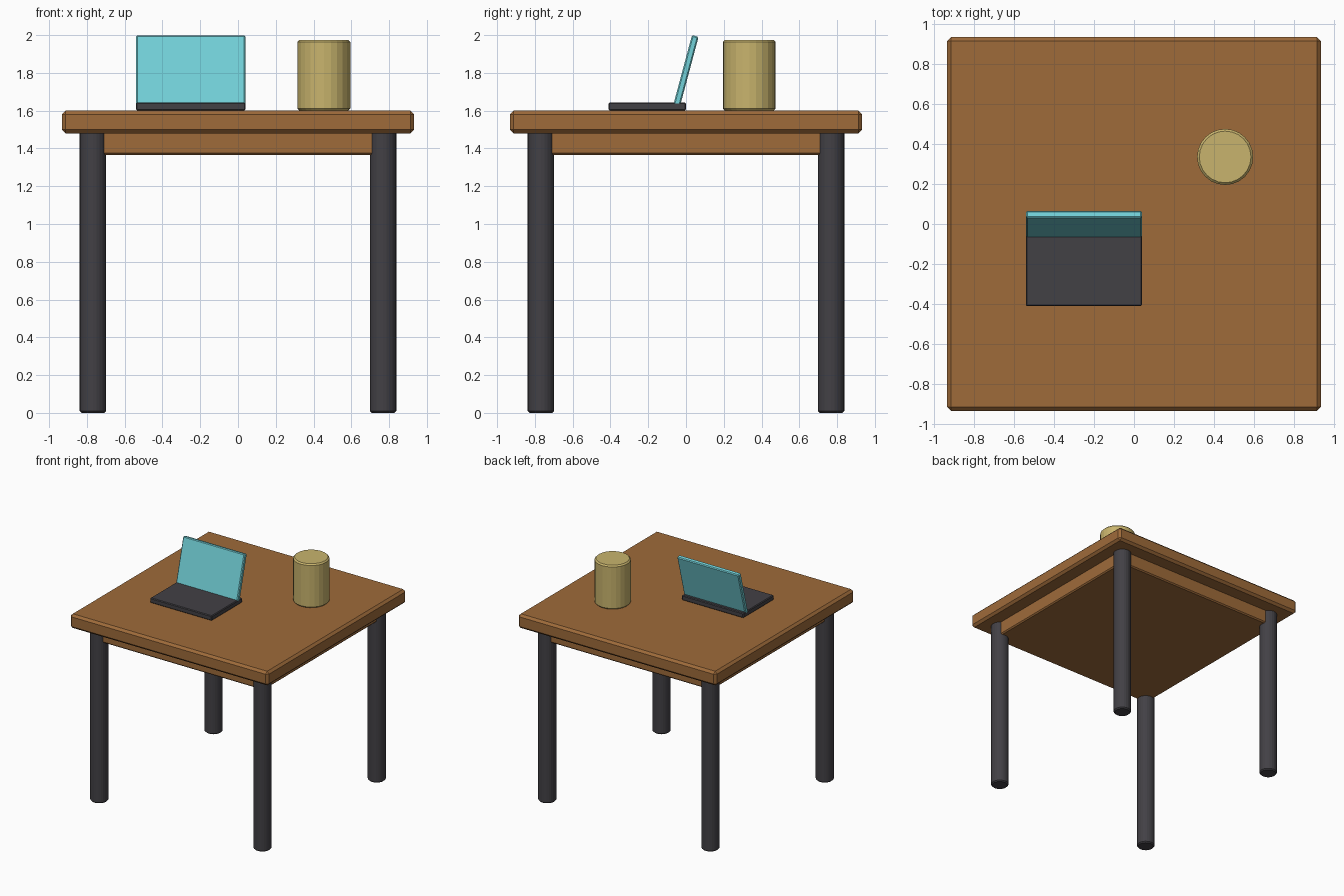
import bpy, bmesh, math
from mathutils import Matrix

if "Cube" in bpy.data.objects:
    bpy.data.objects.remove(bpy.data.objects["Cube"])


def material(name, rgb):
    m = bpy.data.materials.new(name)
    m.diffuse_color = (*rgb, 1.0)
    m.use_nodes = True
    m.node_tree.nodes["Principled BSDF"].inputs["Base Color"].default_value = m.diffuse_color
    return m


WOOD = material("warm_wood", (0.343, 0.146, 0.042))
DARK = material("charcoal", (0.055, 0.052, 0.060))
TEAL = material("screen_teal", (0.17, 0.64, 0.69))
TAN = material("tan", (0.578, 0.456, 0.153))


def finish(bm, name, mat, loc, bevel, edges, tilt=0.0):
    """Chamfer the chosen edges and make the object."""
    bmesh.ops.bevel(bm, geom=edges, offset=bevel, segments=1,
                    profile=0.5, affect='EDGES')
    bmesh.ops.recalc_face_normals(bm, faces=bm.faces[:])
    me = bpy.data.meshes.new(name)
    bm.to_mesh(me)
    bm.free()
    me.materials.append(mat)
    ob = bpy.data.objects.new(name, me)
    ob.location = loc
    ob.rotation_euler.x = tilt
    bpy.context.collection.objects.link(ob)
    return ob


def box(name, mat, size, loc, bevel, tilt=0.0):
    bm = bmesh.new()
    bmesh.ops.create_cube(bm, size=1.0, matrix=Matrix.Diagonal((*size, 1.0)))
    return finish(bm, name, mat, loc, bevel, bm.edges[:], tilt)


def cylinder(name, mat, radius, z0, z1, x, y, bevel, sides=24):
    bm = bmesh.new()
    bmesh.ops.create_cone(bm, cap_ends=True, segments=sides, radius1=radius,
                          radius2=radius, depth=z1 - z0)
    rims = [e for e in bm.edges
            if abs(e.verts[0].co.z - e.verts[1].co.z) < 1e-5]
    return finish(bm, name, mat, (x, y, (z0 + z1) / 2), bevel, rims)


# Table: top, solid apron block and four round legs
box("table_top", WOOD, (1.866, 1.866, 0.12), (0, 0, 1.54), 0.019)
box("apron", WOOD, (1.61, 1.61, 0.13), (0, 0, 1.43), 0.01)
for sx, side in ((-1, "left"), (1, "right")):
    for sy, end in ((-1, "front"), (1, "back")):
        cylinder(f"leg_{end}_{side}", DARK, 0.07, 0.0, 1.49,
                 sx * 0.768, sy * 0.768, 0.009)

# Laptop: flat base and lid leaning back
box("laptop_base", DARK, (0.58, 0.41, 0.042), (-0.25, -0.205, 1.622), 0.006)
box("laptop_lid", TEAL, (0.58, 0.036, 0.38), (-0.25, 0.0, 1.812), 0.007,
    tilt=-math.radians(15))

# Canister standing on the table
cylinder("canister", TAN, 0.14, 1.6, 1.975, 0.455, 0.335, 0.011)
